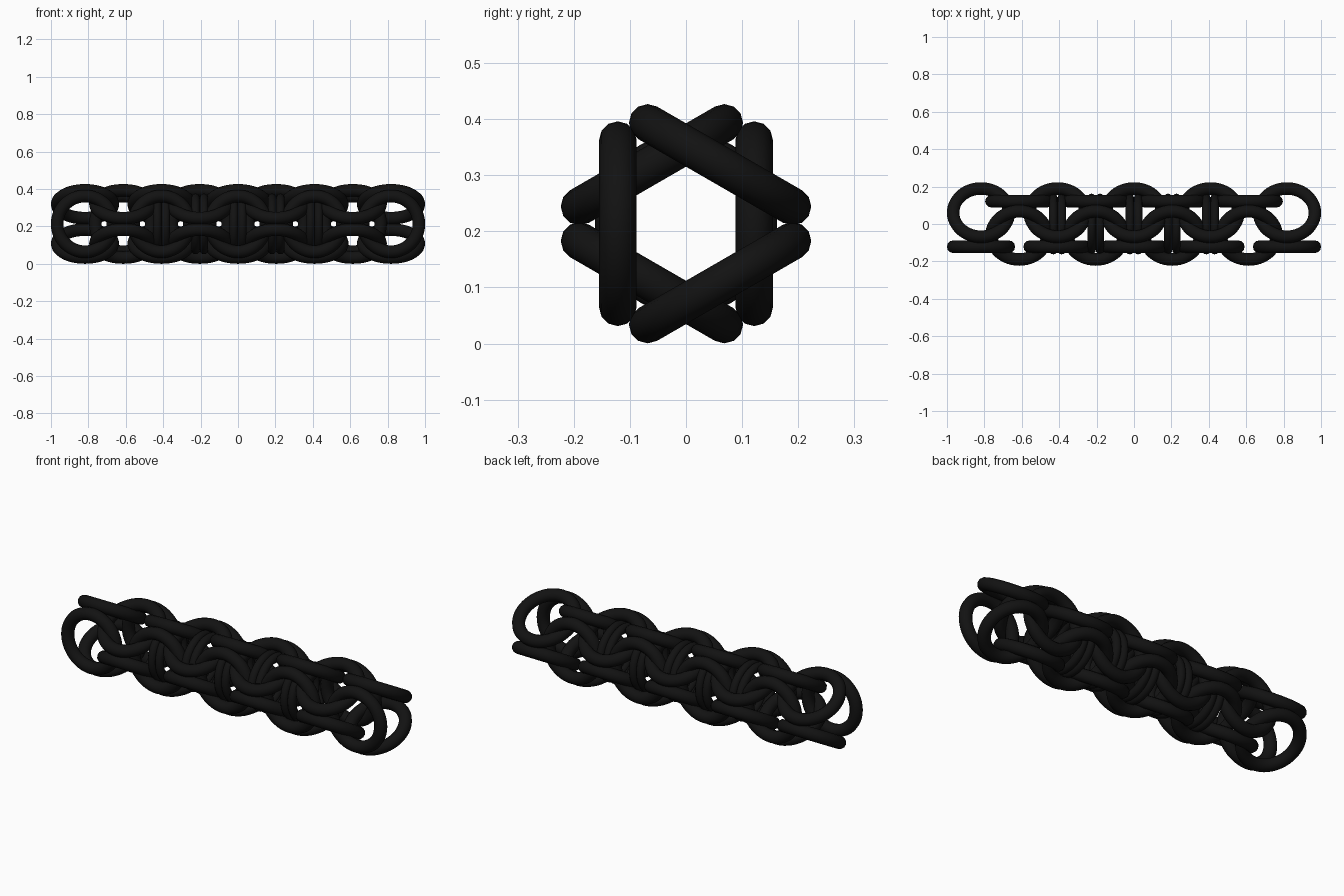
import bpy
import math

if "Cube" in bpy.data.objects:
    bpy.data.objects.remove(bpy.data.objects["Cube"])

CZ = 0.2135          # height of the chain axis
APOTHEM = 0.1215     # distance of each ring plane from the axis
R, WIRE = 0.149, 0.0335
PITCH = 0.409        # spacing of rings along one face

black = bpy.data.materials.new("black_metal")
black.diffuse_color = (0.006, 0.006, 0.006, 1)
black.use_nodes = True
black.node_tree.nodes["Principled BSDF"].inputs["Base Color"].default_value = black.diffuse_color


def ring(name, loc, rot, major, minor):
    bpy.ops.mesh.primitive_torus_add(
        location=loc, rotation=rot, major_radius=major, minor_radius=minor,
        major_segments=48, minor_segments=12)
    ob = bpy.context.object
    ob.name = name
    ob.data.materials.append(black)
    bpy.ops.object.shade_smooth()
    return ob


def face_ring(name, x, deg):
    # ring lying flat on one side of the hexagonal tube
    a = math.radians(deg)
    loc = (x, APOTHEM * math.cos(a), CZ + APOTHEM * math.sin(a))
    ring(name, loc, (a - math.pi / 2, 0, 0), R, WIRE)


# Outer rings: three faces with five rings, three staggered faces with four
for deg in (60, 180, 300):
    for k in range(-2, 3):
        face_ring("long_row_ring", k * PITCH, deg)
for deg in (0, 120, 240):
    for k in (-1.5, -0.5, 0.5, 1.5):
        face_ring("short_row_ring", k * PITCH, deg)

# Paired core rings that wrap around the axis and link the faces
for k in range(-2, 3):
    for side in (-1, 1):
        ring("core_ring", (k * PITCH / 2 + side * 0.0225, 0, CZ),
             (0, math.pi / 2, 0), 0.14, 0.0225)
